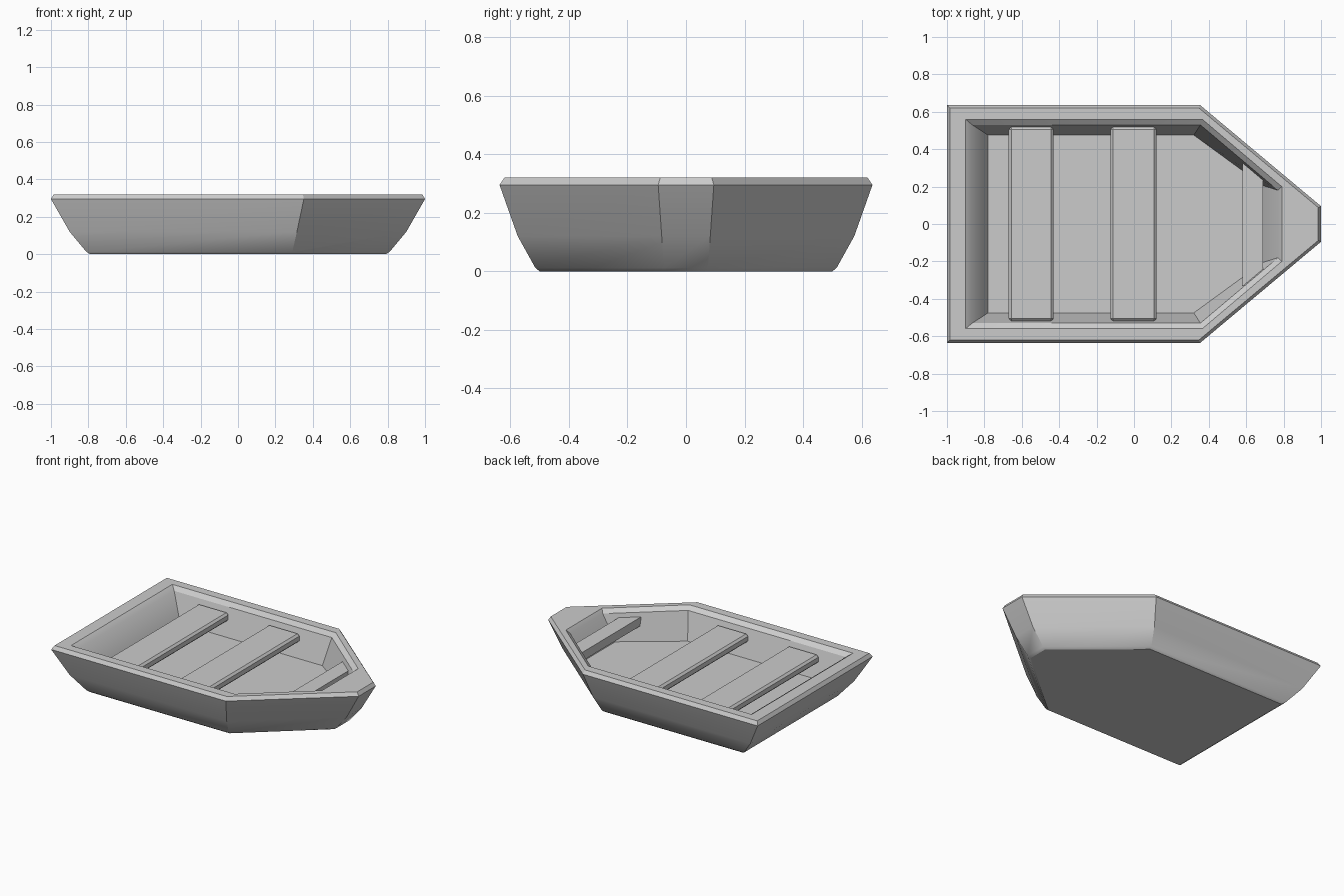
import bpy, bmesh, math

if "Cube" in bpy.data.objects:
    bpy.data.objects.remove(bpy.data.objects["Cube"])


def finish(name, bm, angle=30):
    bmesh.ops.recalc_face_normals(bm, faces=bm.faces)
    mesh = bpy.data.meshes.new(name)
    bm.to_mesh(mesh)
    bm.free()
    obj = bpy.data.objects.new(name, mesh)
    bpy.context.collection.objects.link(obj)
    bpy.ops.object.select_all(action='DESELECT')
    obj.select_set(True)
    bpy.context.view_layer.objects.active = obj
    bpy.ops.object.shade_smooth_by_angle(angle=math.radians(angle))
    return obj


def ring(bm, stern, shoulder, bow, half_width, bow_half, z):
    """Six-sided boat outline at height z."""
    side = [(stern, half_width), (shoulder, half_width), (bow, bow_half)]
    pts = [(x, -y) for x, y in side] + side[::-1]
    return [bm.verts.new((x, y, z)) for x, y in pts]


# Hull: outline lofted from keel, over the gunwale, down to the floor
sections = [
    (-0.79, 0.285, 0.79, 0.50, 0.07, 0.0),
    (-0.81, 0.29, 0.81, 0.515, 0.075, 0.012),
    (-0.90, 0.315, 0.90, 0.575, 0.083, 0.12),
    (-1.00, 0.352, 1.00, 0.637, 0.095, 0.295),
    (-0.985, 0.347, 0.985, 0.62, 0.088, 0.32),
    (-0.90, 0.365, 0.79, 0.56, 0.20, 0.32),
    (-0.865, 0.355, 0.77, 0.53, 0.18, 0.295),
    (-0.78, 0.32, 0.69, 0.475, 0.205, 0.11),
]
bm = bmesh.new()
rings = [ring(bm, *s) for s in sections]
for a, b in zip(rings, rings[1:]):
    for i in range(6):
        j = (i + 1) % 6
        bm.faces.new((a[i], a[j], b[j], b[i]))
bm.faces.new(rings[0][::-1])
bm.faces.new(rings[-1])
finish("hull", bm)


def plank(name, x0, x1, half0, half1, z0=0.205, z1=0.265, bevel=0.014):
    """Chamfered board spanning the boat, optionally tapered."""
    bm = bmesh.new()
    bottom = [bm.verts.new(p) for p in
              ((x0, -half0, z0), (x1, -half1, z0), (x1, half1, z0), (x0, half0, z0))]
    face = bm.faces.new(bottom)
    ext = bmesh.ops.extrude_face_region(bm, geom=[face], use_keep_orig=True)
    verts = [g for g in ext["geom"] if isinstance(g, bmesh.types.BMVert)]
    bmesh.ops.translate(bm, verts=verts, vec=(0, 0, z1 - z0))
    if bevel:
        bmesh.ops.recalc_face_normals(bm, faces=bm.faces)
        bmesh.ops.bevel(bm, geom=bm.edges[:], offset=bevel, segments=1,
                        affect='EDGES', profile=0.5)
    finish(name, bm)


# Seats
plank("stern_seat", -0.67, -0.43, 0.52, 0.52)
plank("middle_seat", -0.125, 0.12, 0.52, 0.52)
plank("bow_seat", 0.58, 0.69, 0.35, 0.255, bevel=0)
